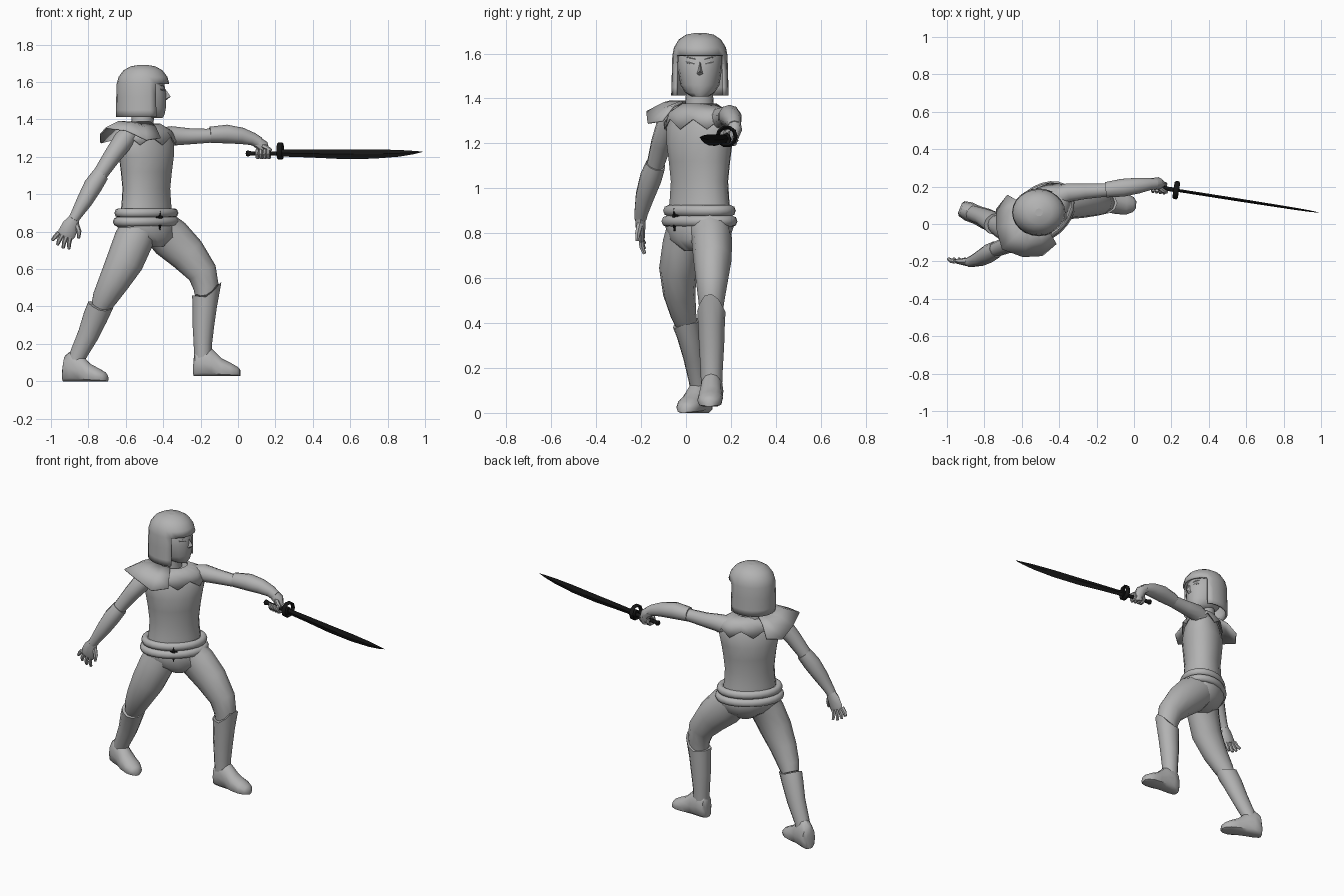
import bpy, bmesh, math
from mathutils import Vector, Matrix

if "Cube" in bpy.data.objects:
    bpy.data.objects.remove(bpy.data.objects["Cube"])


def material(name, c):
    m = bpy.data.materials.new(name)
    m.diffuse_color = (c[0], c[1], c[2], 1)
    m.use_nodes = True
    m.node_tree.nodes["Principled BSDF"].inputs["Base Color"].default_value = m.diffuse_color
    return m


GREY = material("plain grey", (0.45, 0.45, 0.45))
BLACK = material("black", (0.008, 0.008, 0.008))
Z = Vector((0, 0, 1))


def skin(name, rings, mat=GREY, cap=True, closed=True, thick=0, angle=45):
    """Join a row of point rings into one surface."""
    bm = bmesh.new()
    vs = [[bm.verts.new(p) for p in r] for r in rings]
    n = len(rings[0])
    for a, b in zip(vs, vs[1:]):
        for i in range(n if closed else n - 1):
            j = (i + 1) % n
            bm.faces.new((a[i], a[j], b[j], b[i]))
    if cap:
        bm.faces.new(vs[0])
        bm.faces.new(vs[-1])
    bmesh.ops.recalc_face_normals(bm, faces=bm.faces)
    me = bpy.data.meshes.new(name)
    bm.to_mesh(me)
    bm.free()
    ob = bpy.data.objects.new(name, me)
    bpy.context.collection.objects.link(ob)
    me.materials.append(mat)
    if thick:
        s = ob.modifiers.new("thickness", 'SOLIDIFY')
        s.thickness, s.offset = thick, 0
    bpy.ops.object.select_all(action='DESELECT')
    bpy.context.view_layer.objects.active = ob
    ob.select_set(True)
    bpy.ops.object.shade_smooth_by_angle(angle=math.radians(angle))
    return ob


def oval(c, u, v, n=12, start=0.0):
    return [c + u * math.cos(start + math.tau * i / n) + v * math.sin(start + math.tau * i / n)
            for i in range(n)]


def limb(name, pts, n=10, mat=GREY, angle=45, cap=True):
    """Tube along points (x, y, z, radius in xz plane, radius in y)."""
    rings = []
    P = [Vector(p[:3]) for p in pts]
    for i, p in enumerate(pts):
        t = (P[min(i + 1, len(P) - 1)] - P[max(i - 1, 0)]).normalized()
        u = t.cross(Vector((0, 1, 0))).normalized()
        rings.append(oval(P[i], u * p[3], u.cross(t) * p[-1], n))
    return skin(name, rings, mat, cap=cap, angle=angle)


def stack(name, pts, deg, n=16, **kw):
    """Horizontal ovals (x, y, z, half width, half depth), turned by deg."""
    a = math.radians(deg)
    u, v = Vector((math.cos(a), math.sin(a), 0)), Vector((-math.sin(a), math.cos(a), 0))
    return skin(name, [oval(Vector(p[:3]), u * p[3], v * p[4], n) for p in pts], **kw)


# torso, pelvis, neck
BX, BY = -0.49, 0.06
stack("torso", [(BX, BY, z, a, b) for z, a, b in (
    (.88, .16, .12), (.95, .15, .115), (1.03, .145, .11), (1.12, .155, .118), (1.2, .168, .125),
    (1.27, .182, .112), (1.325, .165, .09), (1.36, .085, .07))], 45)
stack("pelvis", [(BX, BY, .9, .17, .12), (BX, BY, .83, .18, .13), (BX + .02, BY, .77, .15, .12),
                 (BX + .03, BY, .72, .06, .07)], 40)
stack("neck", [(-.515, .06, 1.33, .07, .07), (-.512, .06, 1.38, .06, .062), (-.505, .06, 1.45, .06, .06)], 0)

# jagged collar over the chest
ca = math.radians(45)
rings = []
for z, a, b, jag in ((1.375, .078, .07, 0), (1.337, .165, .097, 0), (1.285, .188, .122, .022)):
    r = oval(Vector((BX, BY, z)), Vector((math.cos(ca), math.sin(ca), 0)) * a,
             Vector((-math.sin(ca), math.cos(ca), 0)) * b, 16)
    rings.append([p + Z * (jag if i % 2 else -jag) for i, p in enumerate(r)])
skin("collar", rings, cap=False, thick=.006)

# flared shoulder cape on the free arm's side
cape = []
for k in range(3):
    row = []
    for d, rad, z in ((-75, .19, 1.29), (-50, .225, 1.275), (-25, .24, 1.32), (0, .275, 1.355),
                      (25, .25, 1.34), (50, .23, 1.29), (75, .19, 1.3)):
        t = math.radians(225 + d)
        f = k / 2
        rr = .085 + (rad - .085) * f
        zz = 1.385 + (z - 1.385) * f + (.018 if k == 1 else 0)
        row.append(Vector((-.51 + rr * math.cos(t), .06 + rr * math.sin(t), zz)))
    cape.append(row)
skin("shoulder_cape", cape, cap=False, closed=False, thick=.008, angle=30)

# belt rings and buckle
for i, (z, s) in enumerate(((.9, .95), (.853, 1.0))):
    bpy.ops.mesh.primitive_torus_add(major_segments=24, minor_segments=8, major_radius=1, minor_radius=.1)
    ob = bpy.context.object
    ob.name = "belt_%d" % (i + 1)
    for v in ob.data.vertices:      # keep the band round while the loop becomes oval
        d = Vector((v.co.x, v.co.y, 0))
        k = d.length - 1
        d.normalize()
        v.co = Vector((d.x * (.178 * s + k * .22), d.y * (.122 * s + k * .22), v.co.z * .25))
    ob.matrix_world = Matrix.Translation((BX, BY, z)) @ Matrix.Rotation(math.radians(40), 4, 'Z')
    ob.data.materials.append(GREY)
    bpy.ops.object.shade_smooth_by_angle(angle=math.radians(60))
bn = Vector((.55, -.83, 0))
bs = Vector((.83, .55, 0))
bc = Vector((-.425, -.04, .86))
skin("buckle", [oval(bc - bn * .015, bs * .028, Z * .035, 8), oval(bc + bn * .012, bs * .026, Z * .033, 8)], BLACK)
skin("buckle_tongue", [oval(bc - bn * .01, bs * .014, Z * .053, 4), oval(bc + bn * .018, bs * .012, Z * .05, 4)], BLACK)

# head and face
HX, HY = -.508, .062
stack("head", [(HX + .055, HY, 1.408, .05, .035), (HX + .035, HY, 1.425, .08, .065), (HX + .015, HY, 1.46, .107, .087),
               (HX + .01, HY, 1.53, .115, .098), (HX, HY, 1.6, .112, .1), (HX, HY, 1.65, .07, .07)], 0)
nose = [[Vector((-.392, HY - .004, 1.56)), Vector((-.392, HY + .004, 1.56)), Vector((-.388, HY, 1.562))],
        [Vector((-.392, HY - .016, 1.508)), Vector((-.392, HY + .016, 1.508)), Vector((-.36, HY, 1.522))],
        [Vector((-.392, HY - .008, 1.5)), Vector((-.392, HY + .008, 1.5)), Vector((-.385, HY, 1.502))]]
skin("nose", nose)
limb("mouth", [(-.398, HY - .024, 1.462, .006), (-.389, HY, 1.465, .007), (-.398, HY + .024, 1.462, .006)], 6)
for s in (-1, 1):
    for nm, z, r in (("eye", 1.558, .008), ("brow", 1.58, .004)):
        limb("%s_%s" % (nm, "right" if s < 0 else "left"),
             [(-.396, HY + s * .02, z - .004, r * .6), (-.403, HY + s * .042, z + .002, r),
              (-.416, HY + s * .06, z + .004, r * .6)], 6)

# bobbed hair with an opening for the face
prof = [(1.686, .02, .02), (1.678, .065, .06), (1.658, .1, .09), (1.625, .125, .11), (1.59, .135, .117),
        (1.52, .137, .119), (1.45, .138, .121), (1.413, .138, .122)]
hair = stack("hair", [(HX, HY, z, a, b) for z, a, b in prof], 0, n=24, cap=False, thick=.012)
bm = bmesh.new()
bm.from_mesh(hair.data)
hole = []
for f in bm.faces:
    c = f.calc_center_median()
    if c.z < 1.58 and abs(math.atan2((c.y - HY) / .12, (c.x - HX) / .137)) < math.radians(60):
        hole.append(f)
bmesh.ops.delete(bm, geom=hole, context='FACES')
bm.verts.ensure_lookup_table()
bm.faces.new([v for v in bm.verts if v.co.z > 1.684])
bmesh.ops.recalc_face_normals(bm, faces=bm.faces)
bm.to_mesh(hair.data)
bm.free()

# sword arm
limb("sword_upper_arm", [(-.42, .14, 1.295, .06), (-.35, .168, 1.312, .052), (-.26, .175, 1.31, .043),
                         (-.17, .18, 1.312, .038), (-.08, .19, 1.318, .036)])
limb("sword_forearm", [(-.15, .183, 1.318, .043), (-.06, .194, 1.322, .05), (.02, .205, 1.312, .044),
                       (.08, .213, 1.295, .034), (.115, .215, 1.275, .03)])
limb("sword_palm", [(.095, .215, 1.285, .03), (.13, .217, 1.26, .033), (.14, .215, 1.222, .032, .018),
                    (.135, .21, 1.195, .025, .014)], 8)
# sword axis and curled fingers
H = Vector((.988, -.155, 0)).normalized()
S = Vector((-H.y, H.x, 0))
O = Vector((.13, .196, 1.218))
for i in range(4):
    c = O + H * (i * .02 - .025)
    pts = []
    for d in (40, -10, -65, -120, -175, -225):
        t = math.radians(d)
        p = c + S * .026 * math.cos(t) + Z * .025 * math.sin(t)
        pts.append(p)
    skin("curled_finger_%d" % (i + 1), [oval(p, H * .01, (p - c).normalized() * .009, 6) for p in pts])
limb("sword_thumb", [(.13, .2, 1.26, .014), (.155, .178, 1.248, .012), (.178, .17, 1.235, .008)], 6)

# sword: grip, guard, blade
skin("sword_grip", [oval(O + H * d, S * r, Z * r, 8) for d, r in
                    ((-.088, .012), (-.08, .017), (-.065, .012), (.0, .011), (.11, .012))], BLACK)
G = O + H * .097 + Z * .013
skin("guard_ring", [oval(G + (S * math.cos(t) + Z * math.sin(t)) * .041, H * .015,
                         (S * math.cos(t) + Z * math.sin(t)) * .009, 6)
                    for t in [math.tau * i / 10 for i in range(11)]], BLACK, cap=False)
skin("guard_plate", [oval(O + H * d, S * .018, Z * .03, 8) for d in (.088, .104)], BLACK)
skin("blade", [oval(O + H * d + Z * dz, S * w, Z * h, 4) for d, h, w, dz in
               ((.1, .018, .008, .002), (.25, .021, .008, 0), (.42, .025, .008, -.004), (.6, .025, .007, -.003),
                (.74, .018, .006, .001), (.82, .009, .004, .005), (.868, .001, .001, .009))], BLACK, angle=20)

# free arm and open hand
limb("free_upper_arm", [(-.57, -.035, 1.335, .045), (-.61, -.075, 1.29, .056), (-.675, -.11, 1.2, .047),
                        (-.735, -.135, 1.11, .04), (-.775, -.155, 1.04, .036)])
limb("free_forearm", [(-.735, -.135, 1.105, .045), (-.775, -.157, 1.045, .05), (-.82, -.183, .965, .043),
                      (-.865, -.2, .89, .031), (-.88, -.203, .865, .028)])
limb("free_palm", [(-.873, -.203, .875, .028, .024), (-.895, -.203, .835, .043, .022), (-.915, -.2, .79, .048, .018),
                   (-.922, -.198, .775, .042, .014)], 8)
for i, (b, m, e) in enumerate((((-.958, .795), (-.978, .772), (-.993, .755)), ((-.94, .783), (-.957, .752), (-.965, .73)),
                               ((-.918, .775), (-.93, .742), (-.935, .712)), ((-.896, .775), (-.903, .74), (-.904, .708)))):
    limb("finger_%d" % (i + 1), [(b[0], -.2, b[1], .013), (m[0], -.197, m[1], .012), (e[0], -.185, e[1], .008)], 6)
limb("free_thumb", [(-.865, -.205, .84, .015), (-.85, -.215, .8, .013), (-.852, -.218, .765, .008)], 6)

# legs: baggy trousers, tall boots
limb("front_thigh", [(-.43, .1, .83, .1), (-.36, .115, .765, .112, .09), (-.27, .118, .68, .1, .085),
                     (-.19, .115, .58, .08, .07), (-.17, .113, .5, .068, .058), (-.17, .112, .45, .058, .052)], 12)
limb("back_thigh", [(-.52, .02, .84, .1), (-.56, -.015, .75, .105, .09), (-.605, -.035, .64, .1, .085),
                    (-.665, -.03, .53, .082, .072), (-.715, -.012, .44, .066, .058), (-.735, 0, .4, .052, .05)], 12)


def boot(name, pts, knee, foot, heading, floor):
    ob = limb(name + "_shaft", pts, 12)
    # raise the front of the boot top into a knee point
    for v in ob.data.vertices[:12]:
        d = v.co - Vector(pts[0][:3])
        f = max(0, d.normalized().dot(Vector((1, -.1, 0)))) ** 2
        v.co += Vector(knee) * f
    h = Vector(heading).normalized()
    s = Vector((-h.y, h.x, 0))
    rings = []
    for d, w, top in ((-.06, .028, .09), (-.05, .043, .14), (-.01, .052, .17), (.04, .05, .145), (.09, .056, .095),
                      (.14, .055, .07), (.175, .04, .05), (.19, .018, .035)):
        c = Vector(foot) + h * d
        r = oval(Vector((c.x, c.y, floor + top * .4)), s * w, Z * top * .6, 12)
        for p in r:
            p.z = max(p.z, floor)
        rings.append(r)
    skin(name + "_foot", rings)


boot("front_boot", [(-.172, .113, .45, .074, .063), (-.178, .113, .4, .065, .06), (-.185, .114, .3, .058, .056),
                    (-.188, .114, .2, .049, .05), (-.188, .114, .1, .046, .046)],
     (.01, 0, .09), (-.178, .114, 0), (1, -.06, 0), .028)
boot("back_boot", [(-.738, 0, .395, .07, .06), (-.762, .015, .345, .066, .056), (-.8, .035, .25, .057, .048),
                   (-.855, .055, .14, .046, .042), (-.875, .062, .08, .044, .042)],
     (.01, 0, .035), (-.875, .063, 0), (1, -.42, 0), 0)
